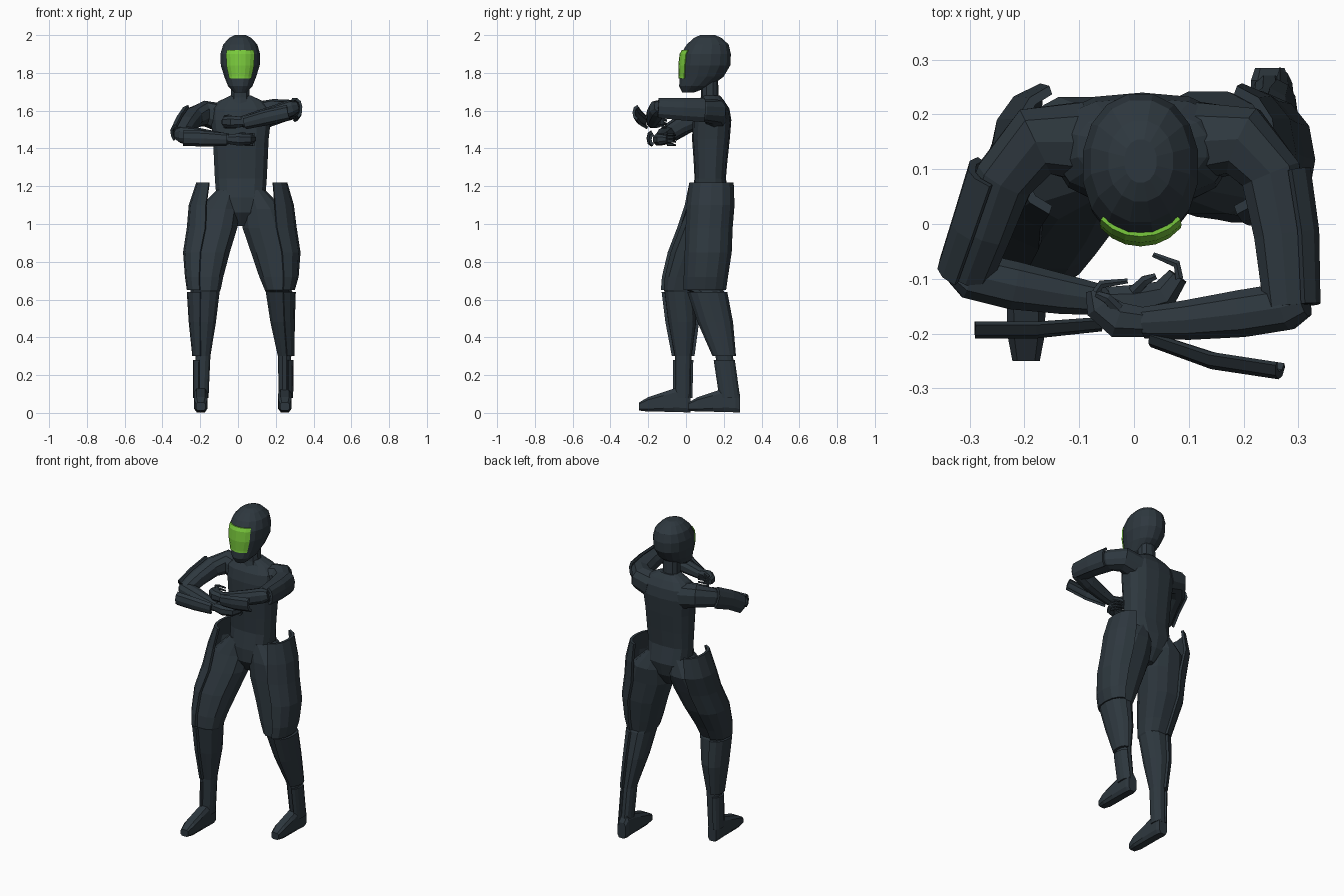
import bpy, bmesh, math
from mathutils import Vector


def material(name, rgb):
    m = bpy.data.materials.new(name)
    m.diffuse_color = (*rgb, 1)
    return m


DARK = material("dark slate", (0.027, 0.039, 0.049))
GREEN = material("visor green", (0.19, 0.58, 0.045))


def loft(name, rings, mat=DARK, n=12, e=0.85, arc=None, off=(0.0, 0.016), k=7):
    """Skin closed loops along rings (centre, u, v); arc=(mid, half) gives a shell plate."""
    def pt(ring, a, o):
        c, u, v = ring
        f = lambda t: math.copysign(abs(t) ** e, t) if abs(t) > 1e-6 else 0
        return c + u * (1 + o / u.length) * f(math.cos(a)) + v * (1 + o / v.length) * f(math.sin(a))

    bm = bmesh.new()
    loops = []
    for r in rings:
        if arc:
            ang = [arc[0] + arc[1] * (2 * i / (k - 1) - 1) for i in range(k)]
            pts = [pt(r, a, off[1]) for a in ang] + [pt(r, a, off[0]) for a in reversed(ang)]
        else:
            pts = [pt(r, 2 * math.pi * (i + 0.5) / n, 0) for i in range(n)]
        loops.append([bm.verts.new(p) for p in pts])
    m = len(loops[0])
    for a, b in zip(loops, loops[1:]):
        for i in range(m):
            j = (i + 1) % m
            bm.faces.new((a[i], a[j], b[j], b[i]))
    if arc:  # end caps of a shell are strips of quads
        for l in (loops[0], loops[-1]):
            for i in range(k - 1):
                bm.faces.new((l[i], l[i + 1], l[m - 2 - i], l[m - 1 - i]))
    else:
        bm.faces.new(loops[0])
        bm.faces.new(loops[-1])
    bmesh.ops.recalc_face_normals(bm, faces=bm.faces)
    me = bpy.data.meshes.new(name)
    bm.to_mesh(me)
    bm.free()
    me.materials.append(mat)
    ob = bpy.data.objects.new(name, me)
    bpy.context.collection.objects.link(ob)
    return ob


def flat(x, y, z, rx, ry):
    return Vector((x, y, z)), Vector((rx, 0, 0)), Vector((0, ry, 0))


def span(x0, x1, y0, y1, z):
    return flat((x0 + x1) / 2, (y0 + y1) / 2, z, (x1 - x0) / 2, (y1 - y0) / 2)


def tube(points):
    """Rings square to a path of (x, y, z, radius)."""
    P = [Vector(p[:3]) for p in points]
    out = []
    for i, p in enumerate(points):
        t = (P[min(i + 1, len(P) - 1)] - P[max(i - 1, 0)]).normalized()
        u = t.cross(Vector((0, 0, 1))).normalized()
        out.append((P[i], u * p[3], u.cross(t) * p[3]))
    return out


# Torso and neck
loft("torso", [flat(0.015, y, z, rx, ry) for z, y, rx, ry in (
    (0.99, .12, .03, .05), (1.06, .12, .09, .095), (1.14, .13, .132, .105), (1.24, .128, .14, .083),
    (1.34, .13, .145, .09), (1.45, .132, .15, .1), (1.55, .138, .162, .102), (1.61, .14, .16, .09),
    (1.65, .142, .12, .062), (1.68, .135, .055, .045))], n=14, e=0.75)
loft("neck", [flat(.012, .125, z, r, r * .9) for z, r in ((1.6, .07), (1.67, .052), (1.78, .05))], n=10)

# Helmet
head = [flat(.012, y, z, rx, ry) for z, y, rx, ry in (
    (1.695, .01, .03, .03), (1.73, .048, .066, .086), (1.78, .083, .086, .118), (1.84, .1, .105, .137),
    (1.90, .105, .107, .135), (1.95, .115, .092, .113), (1.985, .115, .06, .075), (2.0, .115, .03, .04))]
loft("helmet", head, n=16, e=0.95)

# Visor plate wrapped over the face
loft("visor", [flat(.012, y, z, rx, ry) for z, y, rx, ry in (
    (1.77, .078, .084, .114), (1.78, .083, .086, .118), (1.84, .1, .105, .137),
    (1.90, .105, .107, .135), (1.92, .109, .104, .128))],
    GREEN, e=0.95, arc=(-math.pi / 2, .72), off=(-.003, .004))

# Legs: (x0, x1, y0, y1, z) extents of each section
thighs = {
    "right": [(-.115, 0, .04, .21, 1.18), (-.215, .01, .005, .235, 1.08), (-.255, 0, -.035, .2, .98),
              (-.275, -.04, -.085, .15, .85), (-.265, -.075, -.115, .075, .72), (-.255, -.09, -.12, .04, .65)],
    "left": [(.03, .145, .04, .21, 1.18), (.02, .25, .015, .245, 1.08), (.02, .295, .01, .235, .98),
             (.065, .315, .005, .23, .85), (.11, .305, 0, .21, .72), (.14, .285, 0, .2, .65)]}
shins = {
    "right": [(-.255, -.095, -.115, .045, .64), (-.245, -.115, -.095, .055, .48),
              (-.226, -.145, -.06, .03, .3), (-.226, -.155, -.06, .025, .08)],
    "left": [(.145, .29, .02, .205, .64), (.17, .285, .075, .235, .48),
             (.21, .283, .155, .25, .3), (.215, .28, .185, .278, .08)]}
plate_tops = {
    "right": [(-.205, -.04, .03, .24, 1.22), (-.245, -.01, .005, .245, 1.1)],
    "left": [(.06, .245, .03, .24, 1.22), (.02, .28, .015, .245, 1.1)]}
feet = {"right": (-.197, 0.0), "left": (.248, .262)}  # centre x, y shift

for side in ("right", "left"):
    out = math.pi if side == "right" else 0
    th = [span(*s) for s in thighs[side]]
    sh = [span(*s) for s in shins[side]]
    loft(side + "_thigh", th, n=12)
    loft(side + "_shin", [th[-1]] + sh, n=12)
    # Outer armour plates
    loft(side + "_thigh_plate", [span(*s) for s in plate_tops[side]] + th[2:], arc=(out, 1.3))
    loft(side + "_shin_plate", [(c.copy(), u, v) for c, u, v in sh[:3]], arc=(out, 1.35))
    loft(side + "_ankle_plate", [(sh[2][0] - Vector((0, 0, .02)), sh[2][1], sh[2][2]), sh[3]],
         arc=(out, 1.2), off=(0, .012))
    # Wedge-shaped boot, sections from toe to heel
    fx, fy = feet[side]
    secs = ((-.25, .012, .055, .026), (-.2, .005, .085, .036), (-.12, .004, .112, .037),
            (-.06, .003, .132, .036), (0, 0, .14, .036), (.023, 0, .1, .028))
    loft(side + "_boot", [(Vector((fx, y + fy, (a + b) / 2)), Vector((w, 0, 0)), Vector((0, 0, (b - a) / 2)))
                          for y, a, b, w in secs], n=8, e=0.5)

# Arms crossed in front of the chest: path points with radius
upper = {
    "right": [(-.1, .15, 1.565, .075), (-.18, .15, 1.585, .068), (-.235, .085, 1.565, .056),
              (-.27, -.01, 1.525, .05), (-.3, -.09, 1.475, .045)],
    "left": [(.12, .15, 1.575, .075), (.2, .15, 1.595, .068), (.25, .09, 1.6, .058),
             (.27, -.02, 1.605, .053), (.28, -.15, 1.612, .045)]}
fore = {
    "right": [(-.325, -.08, 1.475, .03), (-.3, -.093, 1.473, .045), (-.22, -.112, 1.465, .046),
              (-.13, -.128, 1.455, .038), (-.05, -.14, 1.45, .028)],
    "left": [(.312, -.14, 1.622, .03), (.28, -.15, 1.612, .045), (.2, -.163, 1.585, .045),
             (.1, -.175, 1.56, .038), (.02, -.18, 1.54, .03)]}
guards = {
    "right": [(-.29, -.165, 1.455, .042), (-.18, -.165, 1.452, .042), (-.06, -.16, 1.447, .034)],
    "left": [(.27, -.24, 1.59, .042), (.15, -.222, 1.563, .042), (.04, -.19, 1.535, .034)]}
palms = {
    "right": [(-.06, -.14, 1.45, .026), (0, -.143, 1.447, .034), (.055, -.13, 1.447, .03), (.08, -.095, 1.45, .02)],
    "left": [(.025, -.18, 1.54, .028), (-.03, -.175, 1.54, .035), (-.062, -.15, 1.54, .03), (-.07, -.12, 1.54, .02)]}
fingers = {"right": ((.083, -.1), (.078, -.073), (.035, -.056), 1.475),
           "left": ((-.07, -.125), (-.06, -.11), (-.012, -.104), 1.568)}

for side in ("right", "left"):
    s = 1 if side == "right" else -1
    loft(side + "_upper_arm", tube(upper[side]), n=10)
    loft(side + "_forearm", tube(fore[side]), n=10)
    # Upper arm plate, on the outside and tilted upwards
    loft(side + "_upper_arm_plate", tube(upper[side][2:]), e=.8,
         arc=((0.35 if s > 0 else math.pi - 0.1), 1.0), off=(.002, .016), k=5)
    # Forearm guard, held off the front of the arm
    mid = 0 if s > 0 else math.pi
    loft(side + "_forearm_guard", tube(guards[side]), e=.8, arc=(mid, 1.2), off=(-.012, .002), k=5)
    loft(side + "_palm", tube(palms[side]), n=8)
    a, b, c, z = fingers[side]
    for i in range(4):
        h = z - i * .018
        loft(f"{side}_finger_{i + 1}", tube([(*a, h, .008), (*b, h, .008), (*c, h - .004, .005)]), n=6)
    px, py, pz = palms[side][1][:3]
    loft(side + "_thumb", tube([(px, py + .02, pz + .02, .012), (px + s * .02, py + .04, pz + .03, .01),
                                (px + s * .04, py + .048, pz + .03, .006)]), n=6)
